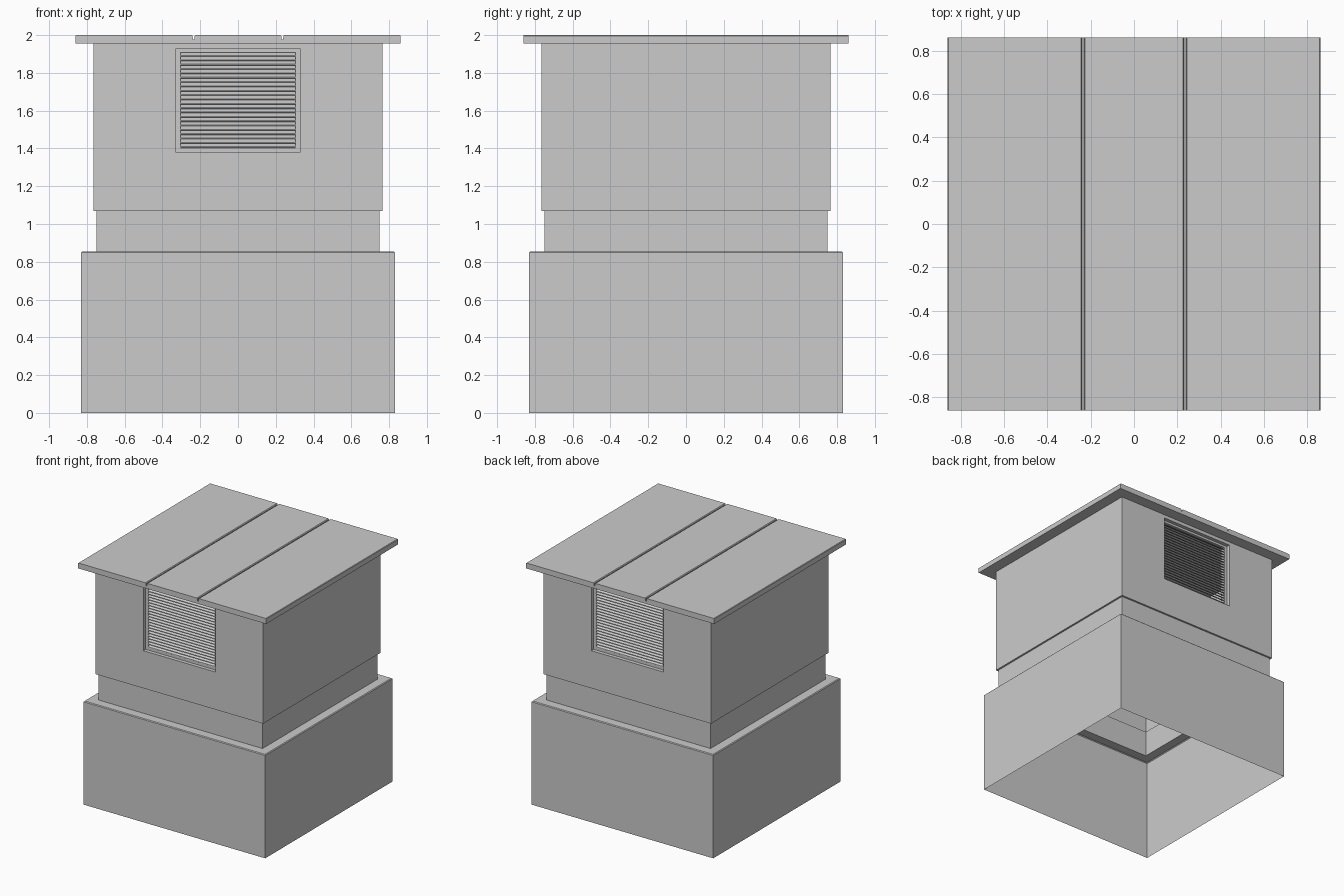
import bpy, bmesh
from math import pi
from mathutils import Matrix

if "Cube" in bpy.data.objects:
    bpy.data.objects.remove(bpy.data.objects["Cube"])


def finish(name, bm):
    bmesh.ops.remove_doubles(bm, verts=bm.verts, dist=1e-5)
    bmesh.ops.recalc_face_normals(bm, faces=bm.faces)
    me = bpy.data.meshes.new(name)
    bm.to_mesh(me)
    bm.free()
    ob = bpy.data.objects.new(name, me)
    bpy.context.collection.objects.link(ob)
    return ob


def loft(bm, loops, skip=()):
    """Bridge successive closed loops; side indices in skip stay open."""
    rows = [[bm.verts.new(p) for p in loop] for loop in loops]
    for a, b in zip(rows, rows[1:]):
        n = len(a)
        for i in range(n):
            if i not in skip:
                j = (i + 1) % n
                bm.faces.new((a[i], a[j], b[j], b[i]))
    return rows


def square(r, z):
    return [(-r, -r, z), (r, -r, z), (r, r, z), (-r, r, z)]


def rect(x, z0, z1, y):
    return [(-x, y, z0), (x, y, z0), (x, y, z1), (-x, y, z1)]


def prism(bm, outline, axis_pts):
    """Closed prism: outline mapped by axis_pts at each end."""
    rows = loft(bm, [[f(p) for p in outline] for f in axis_pts])
    for r in rows:
        bm.faces.new(r)


BODY, Z0, Z1 = 0.765, 1.07, 1.957

# Hollow base and neck, open underneath
bm = bmesh.new()
loft(bm, [square(r, z) for r, z in (
    (0.83, 0), (0.83, 0.849), (0.824, 0.855),
    (0.75, 0.855), (0.75, Z0), (BODY, Z0))])
finish("base_and_neck", bm)

# Upper housing with recessed vent openings in front and back walls
bm = bmesh.new()
loft(bm, [square(BODY, Z0), square(BODY, Z1)], skip=(0, 2))
for s in (-1, 1):
    loft(bm, [rect(BODY, Z0, Z1, s * BODY),
              rect(0.33, 1.38, 1.927, s * BODY),
              rect(0.33, 1.38, 1.927, s * 0.735),
              rect(0.305, 1.403, 1.909, s * 0.735),
              rect(0.305, 1.403, 1.909, s * 0.695)])
finish("upper_housing", bm)

# Louvre slats, sloping down and outwards
COUNT = 22
PITCH = (1.909 - 1.403) / COUNT
blade = [(-0.738, 0.001), (-0.733, -0.001), (-0.700, 0.022),
         (-0.700, 0.028), (-0.733, 0.007), (-0.737, 0.005)]
for name, angle in (("front_louvres", 0), ("back_louvres", pi)):
    bm = bmesh.new()
    for i in range(COUNT):
        z = 1.404 + i * PITCH
        prism(bm, blade, [lambda p, x=x, z=z: (x, p[0], min(z + p[1], 1.925))
                          for x in (-0.305, 0.305)])
    bm.transform(Matrix.Rotation(angle, 4, 'Z'))
    finish(name, bm)

# Flat roof slab with two seam grooves
R = 0.86
outline = [(-R, 1.955), (-R, 1.996), (-R + 0.004, 2.0)]
for c in (-0.235, 0.235):
    outline += [(c - 0.010, 2.0), (c - 0.005, 1.994), (c - 0.004, 1.976),
                (c + 0.004, 1.976), (c + 0.005, 1.994), (c + 0.010, 2.0)]
outline += [(R - 0.004, 2.0), (R, 1.996), (R, 1.955)]
bm = bmesh.new()
prism(bm, outline, [lambda p, y=y: (p[0], y, p[1]) for y in (-R, R)])
finish("roof", bm)
